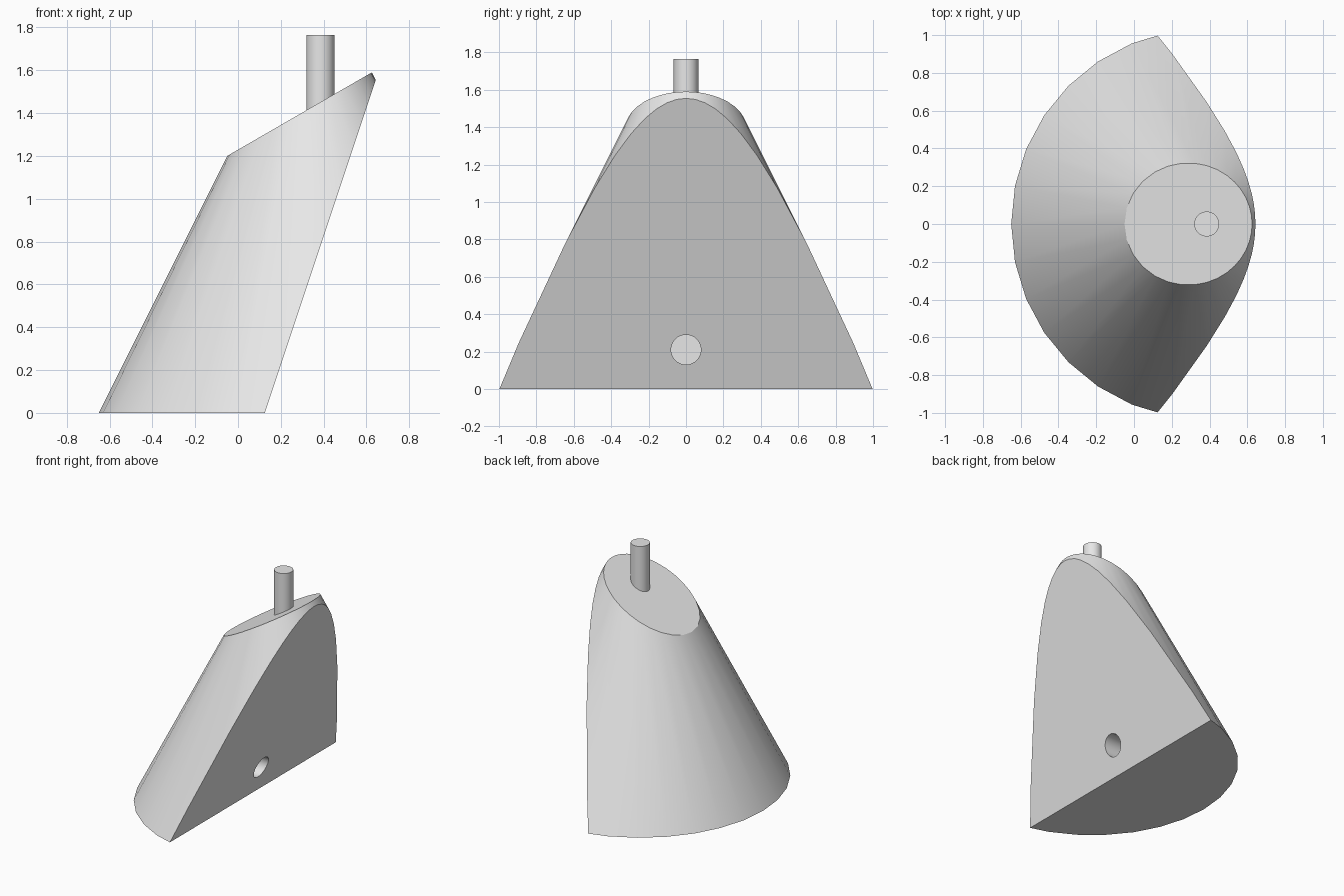
import bpy
import bmesh
from mathutils import Matrix, Vector
from math import radians, tan

cube = bpy.data.objects.get("Cube")
if cube:
    bpy.data.objects.remove(cube, do_unlink=True)

AXIS_X = 0.385      # shared vertical axis of the cone and the peg
BASE_R = 1.035
SIDES = 32

grey = bpy.data.materials.new("light grey")
grey.use_nodes = True
grey.diffuse_color = (0.8, 0.8, 0.8, 1)
grey.node_tree.nodes["Principled BSDF"].inputs["Base Color"].default_value = (0.8, 0.8, 0.8, 1)


def make_object(name, bm):
    bmesh.ops.recalc_face_normals(bm, faces=bm.faces)
    mesh = bpy.data.meshes.new(name)
    bm.to_mesh(mesh)
    bm.free()
    mesh.materials.append(grey)
    obj = bpy.data.objects.new(name, mesh)
    bpy.context.collection.objects.link(obj)
    return obj


def frustum(r1, r2, depth, matrix):
    bm = bmesh.new()
    bmesh.ops.create_cone(bm, cap_ends=True, segments=SIDES, radius1=r1,
                          radius2=r2, depth=depth, matrix=matrix)
    return bm


def slice_off(bm, point, normal):
    """Cut away the side the normal points to and cap the opening."""
    cut = bmesh.ops.bisect_plane(bm, geom=bm.verts[:] + bm.edges[:] + bm.faces[:],
                                 plane_co=point, plane_no=Vector(normal).normalized(),
                                 clear_outer=True)
    edges = [g for g in cut["geom_cut"] if isinstance(g, bmesh.types.BMEdge)]
    bmesh.ops.contextual_create(bm, geom=edges)


def activate(obj):
    bpy.ops.object.select_all(action="DESELECT")
    obj.select_set(True)
    bpy.context.view_layer.objects.active = obj


# Body: upright cone with a sloping top and an overhanging flat side
height = 1.8
bm = frustum(BASE_R, BASE_R - height / 2, height,
             Matrix.Translation((AXIS_X, 0, height / 2)))
slice_off(bm, (-0.05, 0, 1.2), (-tan(radians(30)), 0, 1))
slice_off(bm, (0.125, 0, 0), (3, 0, -1))
body = make_object("cone_body", bm)

# Blind round hole in the flat side
bm = frustum(0.08, 0.08, 0.6,
             Matrix.Translation((0.1, 0, 0.21)) @ Matrix.Rotation(radians(90), 4, "Y"))
cutter = make_object("hole_cutter", bm)
cutter.hide_render = True
hole = body.modifiers.new("hole", "BOOLEAN")
hole.operation = "DIFFERENCE"
hole.solver = "EXACT"
hole.object = cutter
activate(body)
bpy.ops.object.modifier_apply(modifier=hole.name)
bpy.data.objects.remove(cutter, do_unlink=True)

# Peg: upright pin on the cone axis
bottom, top = 1.39, 1.765
peg = make_object("peg", frustum(0.066, 0.066, top - bottom,
                                 Matrix.Translation((AXIS_X, 0, (top + bottom) / 2))))

for obj in (body, peg):
    activate(obj)
    bpy.ops.object.shade_smooth_by_angle(angle=radians(25))
